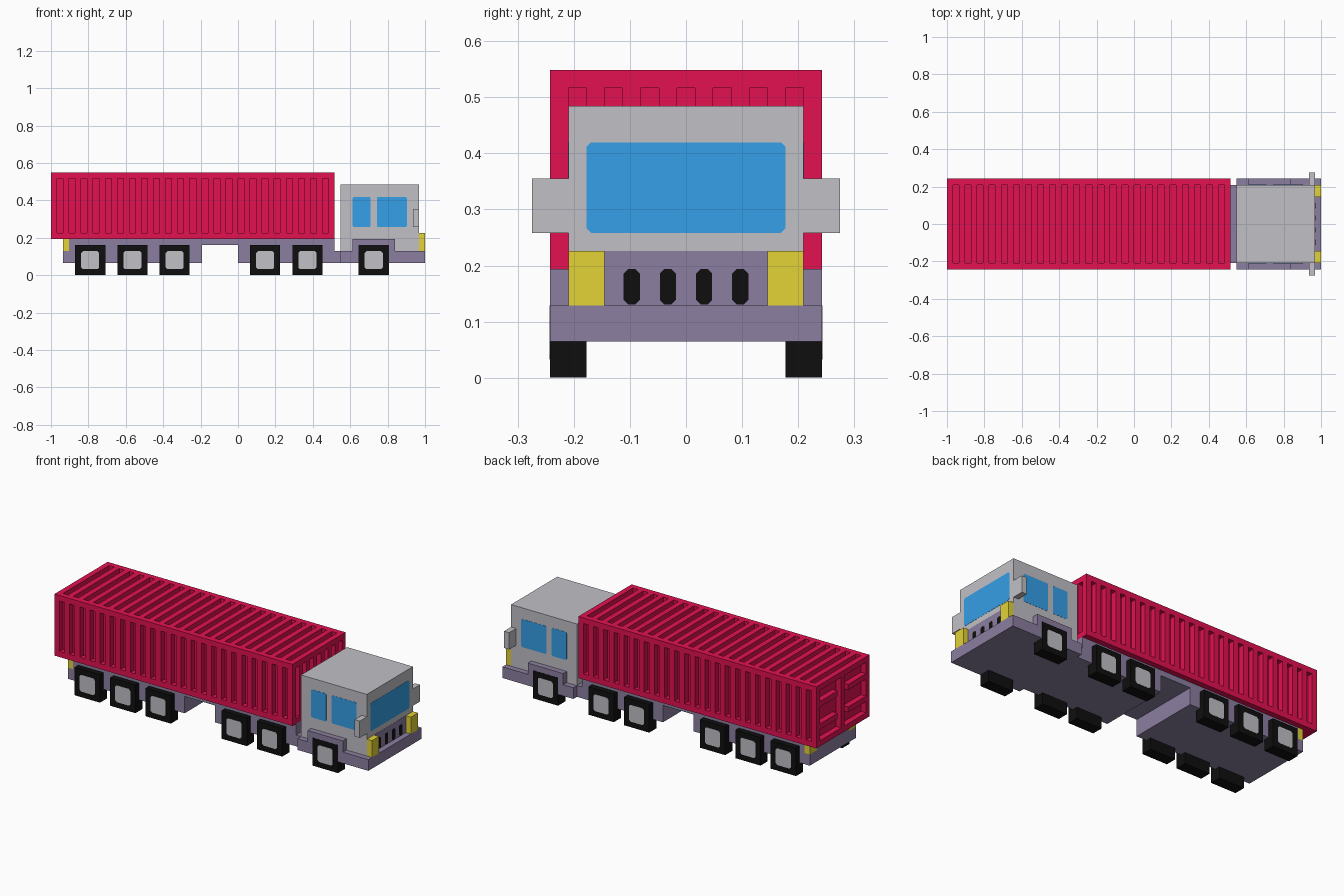
import bpy
import bmesh
from mathutils import Matrix, Vector

U = 2 / 62        # one building block; all sizes below are in blocks
THIN = 0.03       # thickness of painted plates

old = bpy.data.objects.get("Cube")
if old:
    bpy.data.objects.remove(old, do_unlink=True)


def linear(c):
    c /= 255
    return c / 12.92 if c <= 0.04045 else ((c + 0.055) / 1.055) ** 2.4


def material(name, *rgb):
    """Matt material without shine."""
    mat = bpy.data.materials.new(name)
    mat.use_nodes = True
    color = [linear(c) for c in rgb] + [1]
    mat.diffuse_color = color
    mat.roughness = 1
    mat.specular_intensity = 0
    inputs = mat.node_tree.nodes["Principled BSDF"].inputs
    inputs["Base Color"].default_value = color
    inputs["Roughness"].default_value = 1
    inputs["Specular IOR Level"].default_value = 0
    return mat


RED = material("container red", 226, 17, 81)
GREY = material("light grey", 193, 192, 198)
PURPLE = material("chassis purple", 140, 127, 160)
BLUE = material("window blue", 53, 160, 232)
YELLOW = material("lamp yellow", 227, 210, 54)
BLACK = material("rubber black", 15, 15, 15)


def finish(name, bm, mat):
    """Scale the blocks to size and make the object."""
    bmesh.ops.scale(bm, vec=(U, U, U), verts=bm.verts)
    bmesh.ops.recalc_face_normals(bm, faces=bm.faces)
    mesh = bpy.data.meshes.new(name)
    bm.to_mesh(mesh)
    bm.free()
    mesh.materials.append(mat)
    obj = bpy.data.objects.new(name, mesh)
    bpy.context.collection.objects.link(obj)


def add_box(bm, *ranges):
    """Add a box given its (low, high) range on each axis."""
    size = Vector([b - a for a, b in ranges])
    mid = Vector([(a + b) / 2 for a, b in ranges])
    place = Matrix.Translation(mid) @ Matrix.Diagonal((*size, 1))
    bmesh.ops.create_cube(bm, size=1, matrix=place)


def boxes(name, mat, *parts):
    bm = bmesh.new()
    for part in parts:
        add_box(bm, *part)
    finish(name, bm, mat)


def plate(name, mat, axis, at, across, z, cut):
    """Thin plate with clipped corners, standing out from the plane axis = at."""
    (a, b), (c, d) = across, z
    outline = [(a + cut, c), (b - cut, c), (b, c + cut), (b, d - cut),
               (b - cut, d), (a + cut, d), (a, d - cut), (a, c + cut)]
    out = at + (THIN if at > 0 else -THIN)
    bm = bmesh.new()
    rings = []
    for depth in (at, out):
        points = [(depth, p, q) if axis == "x" else (p, depth, q) for p, q in outline]
        rings.append([bm.verts.new(point) for point in points])
        bm.faces.new(rings[-1])
    inner, outer = rings
    for i in range(len(outline)):
        bm.faces.new((inner[i - 1], inner[i], outer[i], outer[i - 1]))
    finish(name, bm, mat)


def span(side, a, b):
    """Range a..b mirrored to the given side."""
    return (a, b) if side > 0 else (-b, -a)


SIDES = ((1, "back"), (-1, "front"))

# Container: core, edge frame, then ribs between the grooves
LENGTH, WIDTH = (-31, 16), (-7.5, 7.5)
INNER_X, INNER_Y, INNER_Z = (-30, 15), (-6.5, 6.5), (7, 16)
boxes("container_core", RED, (INNER_X, INNER_Y, (6, 16)))

frame = []
for y in ((-7.5, -6.5), (6.5, 7.5)):
    frame += [(LENGTH, y, z) for z in ((6, 7), (16, 17))]
    frame += [(x, y, INNER_Z) for x in ((-31, -30), (15, 16))]
for x in ((-31, -30), (15, 16)):
    frame += [(x, INNER_Y, z) for z in ((6, 7), (16, 17))]
boxes("container_frame", RED, *frame)

rib_x = [(x, x + 1) for x in range(-29, 15, 2)]
for side, label in SIDES:
    boxes(f"container_ribs_{label}", RED, *[(x, span(side, 6.5, 7.5), INNER_Z) for x in rib_x])
boxes("container_ribs_top", RED, *[(x, INNER_Y, (16, 17)) for x in rib_x])
boxes("container_ribs_cab_end", RED,
      *[((15, 16), (i - 5.5, i - 4.5), INNER_Z) for i in range(0, 12, 2)])

# Container doors: centre post and horizontal bars reaching in from the corner posts
doors = [((-31, -30), (-0.5, 0.5), INNER_Z)]
for side, label in SIDES:
    doors += [((-31, -30), span(side, 1.5, 6.5), (z, z + 1)) for z in (9, 13)]
boxes("container_doors", RED, *doors)

# Chassis with the stepped gap in the middle
boxes("trailer_chassis", PURPLE,
      ((-28, -6), INNER_Y, (2, 6)),
      ((-29, -28), INNER_Y, (2, 4)),
      ((-29, -28), (-4.5, 4.5), (4, 6)),
      ((-6, 0), INNER_Y, (5, 6)),
      ((0, 16), INNER_Y, (2, 6)),
      ((16, 17), INNER_Y, (2, 4)))
boxes("cab_chassis", PURPLE, ((17, 31), WIDTH, (2, 4)))

# Cab, grille and windscreen
boxes("cab", GREY, ((17, 30), INNER_Y, (4, 15)))
plate("grille_panel", PURPLE, "x", 30, INNER_Y, (4, 7), 0.01)
for i in range(4):
    y = 2 * i - 3.5
    plate(f"grille_slot_{i + 1}", BLACK, "x", 30 + THIN, (y + 0.05, y + 0.95), (4.05, 6), 0.25)
plate("windscreen", BLUE, "x", 30, (-5.5, 5.5), (8, 13), 0.25)

# Paired cab parts and lamps
for side, label in SIDES:
    boxes(f"fender_{label}", PURPLE, ((19, 26), span(side, 6.5, 7.5), (4, 6)))
    boxes(f"mirror_{label}", GREY, ((29, 30), span(side, 6.5, 8.5), (8, 11)))
    boxes(f"headlamp_{label}", YELLOW, ((30, 31), span(side, 4.5, 6.5), (4, 7)))
    boxes(f"tail_lamp_{label}", YELLOW, ((-29, -28), span(side, 4.5, 6.5), (4, 6)))
    plate(f"small_cab_window_{label}", BLUE, "y", side * 6.5, (19, 22), (8, 13), 0.2)
    plate(f"large_cab_window_{label}", BLUE, "y", side * 6.5, (23, 28), (8, 13), 0.2)

# Square wheels with hub plates
for n, x in enumerate((-27, -20, -13, 2, 9, 20), 1):
    for side, label in SIDES:
        boxes(f"wheel_{n}_{label}", BLACK, ((x, x + 5), span(side, 5.5, 7.5 + THIN / 2), (0, 5)))
        plate(f"hub_{n}_{label}", GREY, "y", side * (7.5 + THIN / 2), (x + 1, x + 4), (1, 4), 0.3)
